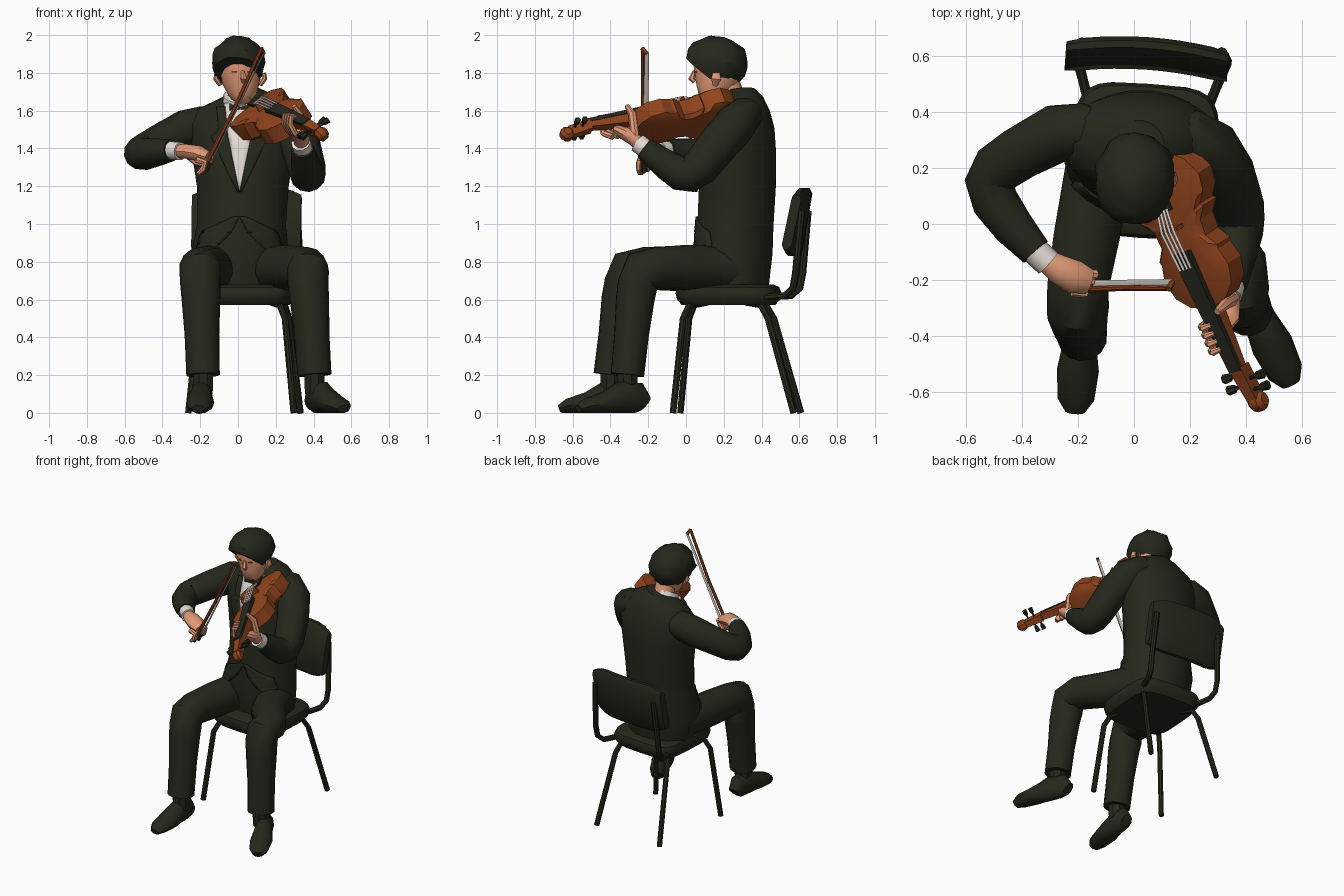
import bpy, bmesh, math, random
from mathutils import Vector as Vec, Matrix
random.seed(4)

def material(name, *rgb):
    m = bpy.data.materials.new(name)
    m.diffuse_color = (*rgb, 1)
    return m
DARK = material("dark cloth", 0.019, 0.020, 0.011)
SKIN = material("skin", 0.75, 0.32, 0.18)
WOOD = material("varnished wood", 0.28, 0.058, 0.012)
WHITE = material("white linen", 0.88, 0.80, 0.74)
STRING = material("pale string", 0.66, 0.60, 0.56)
SIDES = (("right", -1), ("left", 1))

def finish(name, bm, mat, angle=40):
    bmesh.ops.recalc_face_normals(bm, faces=bm.faces)
    me = bpy.data.meshes.new(name)
    bm.to_mesh(me)
    ob = bpy.data.objects.new(name, me)
    bpy.context.collection.objects.link(ob)
    me.materials.append(mat)
    bpy.ops.object.select_all(action='DESELECT')
    ob.select_set(True)
    bpy.context.view_layer.objects.active = ob
    if angle:
        bpy.ops.object.shade_smooth_by_angle(angle=math.radians(angle))
    return ob

def loft(name, rings, mat, angle=40):
    """Skin a list of closed rings and cap both ends."""
    bm = bmesh.new()
    rows = [[bm.verts.new(p) for p in r] for r in rings]
    k = len(rows[0])
    for a, b in zip(rows, rows[1:]):
        for i in range(k):
            bm.faces.new((a[i], a[(i + 1) % k], b[(i + 1) % k], b[i]))
    bm.faces.new(rows[0][::-1])
    bm.faces.new(rows[-1])
    return finish(name, bm, mat, angle)

def tube(name, pts, radii, mat, sides=10, ref=(0, 0, 1), angle=40):
    """Elliptical tube along points; a radius may be a pair (along ref, across)."""
    pts, n, rings = [Vec(p) for p in pts], Vec(ref), []
    if not isinstance(radii, (list, tuple)):
        radii = [radii] * len(pts)
    for i, p in enumerate(pts):
        t = (pts[min(i + 1, len(pts) - 1)] - pts[max(i - 1, 0)]).normalized()
        n = n - t * n.dot(t)
        n = (n if n.length > 0.05 else t.orthogonal()).normalized()
        b = t.cross(n)
        ra, rb = radii[i] if isinstance(radii[i], tuple) else (radii[i],) * 2
        rings.append([p + n * ra * math.cos(u) + b * rb * math.sin(u)
                      for u in (math.tau * (j + 0.5) / sides for j in range(sides))])
    return loft(name, rings, mat, angle)

# ---- chair, turned slightly
turn = Matrix.Rotation(math.radians(-4), 3, 'Z')
def C(x, y, z):
    return turn @ Vec((x, y - 0.25, z)) + Vec((0.037, 0.25, 0))

def seat_ring(k, z):
    cs = [(math.cos(math.tau * j / 28), math.sin(math.tau * j / 28)) for j in range(28)]
    return [C(math.copysign(abs(c) ** 0.45, c) * 0.262 * k, 0.225 + math.copysign(abs(s) ** 0.45, s) * 0.275 * k, z) for c, s in cs]
loft("seat", [seat_ring(s, z) for s, z in ((0.88, 0.57), (0.97, 0.60), (1, 0.635), (0.96, 0.665), (0.85, 0.68))], DARK)

def back_ring(x):
    e = 0.8 if abs(x) > 0.28 else 0.94 if abs(x) > 0.22 else 1     # rounded corners
    y, w = 0.61 - 0.35 * x * x, 0.8 if abs(x) > 0.28 else 1
    return [C(x - 0.015, y + 0.17 * (z - 1.01) + o * w, 1.01 + (z - 1.01) * e) for z, o in
            ((0.83, -0.015), (0.86, -0.035), (1.16, -0.035), (1.19, -0.015), (1.19, 0.01), (1.16, 0.03), (0.86, 0.03), (0.83, 0.01))]
loft("backrest", [back_ring(-0.29 + 0.058 * i) for i in range(11)], DARK)
for side, m in SIDES:
    tube(f"front_leg_{side}", [C(m * 0.15, 0.1, 0.585), C(m * 0.2, 0.03, 0.57), C(m * 0.23, 0.0, 0.5), C(m * 0.28, -0.05, 0)], 0.018, DARK, 8)
    tube(f"back_leg_{side}", [C(m * 0.15, 0.33, 0.585), C(m * 0.2, 0.41, 0.57), C(m * 0.22, 0.45, 0.5), C(m * 0.27, 0.59, 0)], 0.018, DARK, 8)
    tube(f"back_post_{side}", [C(m * 0.2, 0.38, 0.61), C(m * 0.25, 0.54, 0.62), C(m * 0.265, 0.585, 0.66),
                               C(m * 0.27, 0.60, 0.74), C(m * 0.25, 0.63, 1.07)], 0.019, DARK, 8)

# ---- jacket body: z, cx, cy, rx, ry
TORSO = [(0.66, 0.02, 0.255, 0.235, 0.185), (0.85, 0.01, 0.245, 0.26, 0.215), (1.0, 0.02, 0.262, 0.236, 0.203),
         (1.2, 0.025, 0.272, 0.245, 0.205), (1.4, 0.025, 0.28, 0.275, 0.198), (1.52, 0.025, 0.29, 0.285, 0.18),
         (1.60, 0.03, 0.295, 0.245, 0.15), (1.66, 0.03, 0.29, 0.17, 0.12), (1.70, 0.02, 0.285, 0.09, 0.085)]
tube("jacket_body", [(r[1], r[2], r[0]) for r in TORSO], [r[3:] for r in TORSO], DARK, 24, (1, 0, 0))

def front(x, z):
    a, b = next((a, b) for a, b in zip(TORSO, TORSO[1:]) if z <= b[0])
    t = (z - a[0]) / (b[0] - a[0])
    cx, cy, rx, ry = (a[i] + (b[i] - a[i]) * t for i in range(1, 5))
    return cy - ry * math.sqrt(max(0, 1 - ((x - cx) / rx) ** 2))

def patch(name, rows, off, mat, thick=0.008):
    """Cloth panel laid on the chest; rows give z, left x, right x."""
    bm, grid = bmesh.new(), []
    for lo, hi in zip(rows, rows[1:]):
        for k in range(5):
            z, l, r = Vec(lo).lerp(Vec(hi), k / 4)
            grid.append([bm.verts.new((x, front(x, z) - off, z)) for x in (l + (r - l) * j / 4 for j in range(5))])
    for p, q in zip(grid, grid[1:]):
        for j in range(4):
            bm.faces.new((p[j], p[j + 1], q[j + 1], q[j]))
    mod = finish(name, bm, mat).modifiers.new("cloth", 'SOLIDIFY')
    mod.thickness, mod.offset = thick, 0

patch("shirt_front", [(1.18, 0.004, 0.012), (1.42, -0.05, 0.065), (1.64, -0.075, 0.095)], 0.008, WHITE)
for side, m in SIDES:
    X = lambda v: 0.008 + m * v
    patch(f"lapel_{side}", [(1.17, X(0.0), X(0.012)), (1.46, X(0.06), X(0.15)), (1.50, X(0.065), X(0.11)), (1.62, X(0.075), X(0.12))], 0.012, DARK, 0.012)
    patch(f"jacket_flap_{side}", [(0.84, X(0.17), X(0.23)), (0.90, X(0.10), X(0.22)), (0.96, X(0.04), X(0.20)), (1.04, X(0.0), X(0.03))], 0.006, DARK, 0.01)
    tube(f"bow_tie_{side}", [(0.015, 0.145, 1.61), (0.015 + m * 0.06, 0.15, 1.61)], [0.012, (0.028, 0.012)], DARK, 6)

# ---- legs, socks and shoes
def leg(side, *pts):
    hip, mid, knee, foot, heel, toe = map(Vec, pts)
    tube(f"trouser_{side}", [hip, mid, knee + Vec((0, 0.1, 0.03)), knee + Vec((0, 0.02, 0.02)), knee - Vec((0, 0, 0.05)), knee.lerp(foot, 0.25),
         knee.lerp(foot, 0.6), foot], [0.125, 0.12, 0.112, 0.112, 0.108, 0.104, 0.093, 0.09], DARK, 14, (1, 0, 0), 50)
    tube(f"sock_{side}", [foot + Vec((0, 0, 0.05)), (*foot.xy, 0.1)], [0.06, 0.055], DARK, 8, (1, 0, 0))
    prof = ((0, 0.05, 0.04), (0.1, 0.085, 0.055), (0.35, 0.088, 0.06), (0.6, 0.058, 0.075), (0.88, 0.04, 0.065), (1, 0.022, 0.035))
    tube(f"shoe_{side}", [heel.lerp(toe, t) + Vec((0, 0, h * 0.93)) for t, h, w in prof], [(h, w) for t, h, w in prof], DARK, 10)
leg("right", (-0.11, 0.27, 0.76), (-0.17, -0.05, 0.765), (-0.2, -0.325, 0.735), (-0.185, -0.40, 0.2), (-0.185, -0.30, 0), (-0.21, -0.67, 0))
leg("left", (0.13, 0.27, 0.76), (0.25, 0.0, 0.77), (0.37, -0.255, 0.735), (0.405, -0.31, 0.2), (0.39, -0.22, 0), (0.56, -0.57, 0))

# ---- arms and cuffs
tube("sleeve_right", [(-0.08, 0.33, 1.54), (-0.18, 0.335, 1.53), (-0.27, 0.325, 1.505), (-0.41, 0.25, 1.435), (-0.49, 0.195, 1.39), (-0.515, 0.15, 1.375),
     (-0.495, 0.08, 1.37), (-0.43, -0.01, 1.38), (-0.35, -0.1, 1.39)], [0.06, 0.098, 0.105, 0.096, 0.092, 0.09, 0.085, 0.075, 0.058], DARK, 12)
tube("cuff_right", [(-0.36, -0.09, 1.39), (-0.305, -0.14, 1.385)], 0.05, WHITE)
tube("sleeve_left", [(0.1, 0.31, 1.585), (0.2, 0.31, 1.575), (0.265, 0.27, 1.535), (0.33, 0.17, 1.42), (0.365, 0.07, 1.295), (0.37, 0.015, 1.26),
     (0.37, -0.03, 1.265), (0.36, -0.1, 1.31), (0.342, -0.22, 1.40)], [0.07, 0.1, 0.112, 0.107, 0.1, 0.095, 0.09, 0.08, 0.06], DARK, 12, (1, 0, 0))
tube("cuff_left", [(0.345, -0.21, 1.395), (0.333, -0.255, 1.43)], 0.052, WHITE)

# ---- head and hair
tube("collar", [(0.01, 0.25, 1.61), (0.01, 0.215, 1.68)], [0.1, 0.088], WHITE, 12, (1, 0, 0))
tube("neck", [(0.01, 0.27, 1.6), (0.015, 0.2, 1.78)], 0.07, SKIN, 10, (1, 0, 0))
HEAD = [(0.03, 0.095, 1.655, 0.04, 0.035), (0.026, 0.125, 1.69, 0.075, 0.08), (0.018, 0.158, 1.76, 0.104, 0.118),
        (0.01, 0.17, 1.83, 0.115, 0.133), (0, 0.18, 1.91, 0.11, 0.13), (0, 0.18, 1.96, 0.06, 0.08)]
tube("head", [h[:3] for h in HEAD], [h[3:] for h in HEAD], SKIN, 14, (1, 0, 0))
tube("nose", [(0.025, 0.045, 1.81), (0.03, 0.03, 1.768), (0.03, 0.045, 1.752)], [0.009, 0.018, 0.012], SKIN, 6, (1, 0, 0))
for side, m in SIDES:
    tube(f"ear_{side}", [(0.012 + m * 0.105, 0.155, 1.735), (0.012 + m * 0.13, 0.16, 1.77), (0.012 + m * 0.125, 0.16, 1.80)],
         [(0.012, 0.015), (0.014, 0.028), (0.012, 0.02)], SKIN, 8, (1, 0, 0))
    tube(f"eyebrow_{side}", [(0.022 + m * 0.03, 0.044, 1.805), (0.022 + m * 0.055, 0.056, 1.805)], 0.004, WOOD, 6)
bm = bmesh.new()
bmesh.ops.create_icosphere(bm, subdivisions=3, radius=1)
for v in bm.verts:
    k = 1 + random.uniform(-0.045, 0.045)
    v.co = Vec((0.003 + v.co.x * 0.142 * k, 0.16 + v.co.y * 0.17 * k, 1.855 + v.co.z * 0.141 * k))
bmesh.ops.bisect_plane(bm, geom=bm.verts[:] + bm.edges[:] + bm.faces[:], plane_co=(0, 0.02, 1.865), plane_no=(0.1, 0.8, 1), clear_inner=True)
bmesh.ops.holes_fill(bm, edges=[e for e in bm.edges if e.is_boundary], sides=0)
finish("hair", bm, DARK, 30)

# ---- violin in its own frame: s along the neck, w across, n out of the top plate
D = Vec((0.375, -0.91, -0.12)).normalized()
W = Vec((0.78, 0.25, 0.58))
W = (W - D * W.dot(D)).normalized()
N = D.cross(W)
def V(s, w, n):
    return Vec((0.07, 0.25, 1.605)) + D * s + W * w + N * n
HALF = [(-0.01, 0.03), (0.004, 0.085), (0.045, 0.14), (0.11, 0.175), (0.17, 0.165), (0.215, 0.13), (0.225, 0.142), (0.27, 0.105),
        (0.33, 0.1), (0.375, 0.132), (0.39, 0.128), (0.45, 0.145), (0.52, 0.126), (0.565, 0.08), (0.582, 0.025)]
outline = HALF + [(s, -w) for s, w in reversed(HALF)]
loft("violin_body", [[V(0.29 + (s - 0.29) * k, w * k, n) for s, w in outline] for k, n in
                     ((0.4, -0.08), (0.8, -0.075), (1, -0.055), (1, 0.036), (0.8, 0.05), (0.4, 0.057))], WOOD, 30)

def vbox(name, a, b, mat):
    """Tapered block; each end is s, half width, n low, n high."""
    loft(name, [[V(s, x * w, n) for x, n in ((-1, lo), (1, lo), (1, hi), (-1, hi))] for s, w, lo, hi in (a, b)], mat, 0)
vbox("tailpiece", (0.03, 0.02, 0.06, 0.07), (0.2, 0.036, 0.07, 0.085), DARK)
vbox("bridge", (0.262, 0.04, 0.05, 0.1), (0.275, 0.04, 0.05, 0.1), WOOD)
vbox("fingerboard", (0.36, 0.036, 0.062, 0.088), (0.83, 0.025, 0.03, 0.05), DARK)
vbox("neck_of_violin", (0.55, 0.028, -0.01, 0.062), (0.84, 0.022, 0.0, 0.03), WOOD)
vbox("pegbox", (0.82, 0.026, -0.015, 0.046), (0.95, 0.02, -0.038, 0.022), WOOD)
for i in range(4):
    w, m, s = 0.026 * (i - 1.5) / 1.5, (1 if i % 2 else -1), 0.85 + 0.022 * i
    tube(f"string_{i + 1}", [V(0.19, w * 0.8, 0.086), V(0.268, w, 0.104), V(0.42, w * 0.9, 0.09)], 0.0065, STRING, 4)
    tube(f"peg_{i + 1}", [V(s, m * w, 0.01) for w in (-0.02, 0.045, 0.055, 0.085)], [0.006, 0.007, 0.015, 0.018], DARK, 6)
tube("scroll", [V(0.965, w, -0.015) for w in (-0.032, -0.015, 0.015, 0.032)], [0.022, 0.038, 0.038, 0.022], WOOD, 10)

# ---- bow
frog, tip, off = Vec((-0.195, -0.235, 1.265)), Vec((0.125, -0.23, 1.93)), Vec((0.02, 0.022, -0.008))
tube("bow_stick", [frog, frog.lerp(tip, 0.5) + Vec((0.008, 0.005, -0.004)), tip], [0.012, 0.011, 0.01], WOOD, 8)
tube("bow_hair", [frog.lerp(tip, 0.08) + off, frog.lerp(tip, 0.975) + off], [(0.004, 0.012)] * 2, STRING, 6, (1, 0, 0), 0)
tube("bow_frog", [frog.lerp(tip, 0.03) + off * 0.6, frog.lerp(tip, 0.1) + off * 0.6], 0.018, DARK, 6)
tube("bow_tip", [tip - off * 0.1, tip.lerp(frog, 0.03) + off * 1.1], [0.012, 0.01], WOOD, 6)

# ---- hands
tube("hand_right", [(-0.32, -0.125, 1.385), (-0.27, -0.16, 1.385), (-0.21, -0.19, 1.375), (-0.16, -0.205, 1.355)],
     [0.038, (0.04, 0.052), (0.042, 0.06), (0.03, 0.045)], SKIN, 10)
tube("right_thumb", [(-0.26, -0.14, 1.365), (-0.215, -0.165, 1.325), (-0.18, -0.2, 1.315)], [0.024, 0.02, 0.014], SKIN, 7, (0, 1, 0))
tube("hand_left", [(0.338, -0.245, 1.42), (0.335, -0.28, 1.455), (0.325, -0.325, 1.48), (0.30, -0.365, 1.50)],
     [0.036, (0.046, 0.038), (0.055, 0.036), (0.045, 0.026)], SKIN, 10, (1, 0, 0))
tube("left_thumb", [(0.35, -0.27, 1.46), V(0.59, 0.055, 0.02), V(0.60, 0.05, 0.08)], [0.024, 0.022, 0.013], SKIN, 7, tuple(D))
for i in range(4):
    x, y, z, s = -0.155 - 0.012 * i, -0.175 - 0.022 * i, 1.365 - 0.008 * i, 0.64 + 0.031 * i
    tube(f"right_finger_{i + 1}", [(x - 0.03, y, z), (x + 0.015, y - 0.005, z - 0.015), (x + 0.005, y - 0.008, z - 0.05), (x - 0.022, y - 0.005, z - 0.075)],
         [0.018, 0.018, 0.016, 0.011], SKIN, 7, (0, 1, 0))
    tube(f"left_finger_{i + 1}", [V(s - 0.03, -0.03, -0.05), V(s, -0.058, -0.005), V(s, -0.056, 0.052), V(s, -0.028, 0.086), V(s, -0.005, 0.07)],
         [0.018, 0.017, 0.016, 0.014, 0.009], SKIN, 7, tuple(D))
